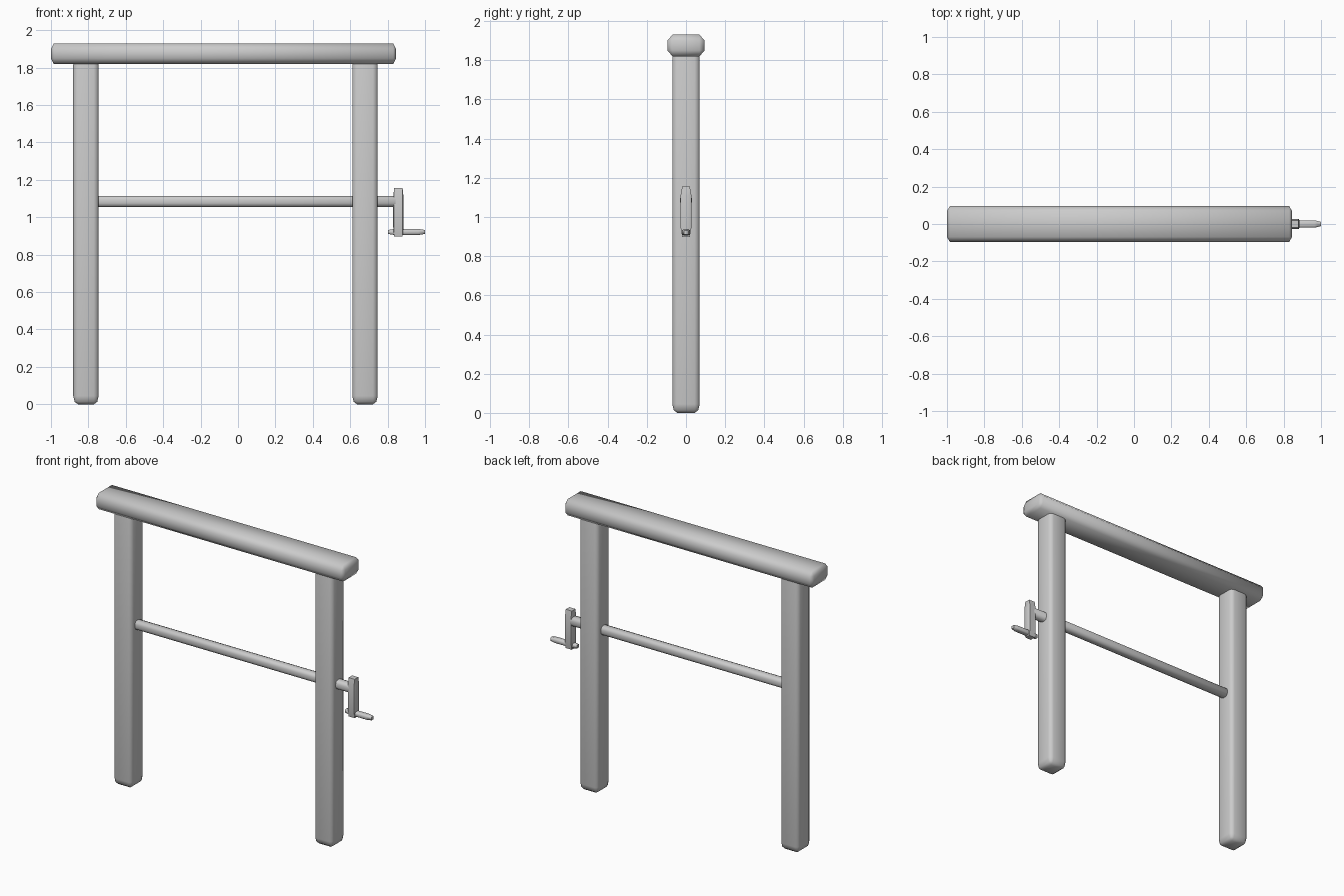
import bpy, bmesh, math
from mathutils import Vector

if "Cube" in bpy.data.objects:
    bpy.data.objects.remove(bpy.data.objects["Cube"])


def rounded_box(name, lo, hi, bevel, segments=2):
    """Box between two corners with its own bevel size along each axis."""
    lo, hi, b = Vector(lo), Vector(hi), Vector(bevel)
    size = hi - lo
    bm = bmesh.new()
    bmesh.ops.create_cube(bm, size=1)
    # Work in units of the bevel size so one bevel fits all axes
    bmesh.ops.scale(bm, vec=[size[i] / b[i] for i in range(3)], verts=bm.verts)
    bmesh.ops.bevel(bm, geom=bm.edges[:], offset=1, segments=segments,
                    profile=0.5, affect='EDGES')
    bmesh.ops.scale(bm, vec=b, verts=bm.verts)
    mesh = bpy.data.meshes.new(name)
    bm.to_mesh(mesh)
    bm.free()
    obj = bpy.data.objects.new(name, mesh)
    obj.location = (lo + hi) / 2
    bpy.context.collection.objects.link(obj)
    bpy.ops.object.select_all(action='DESELECT')
    obj.select_set(True)
    bpy.context.view_layer.objects.active = obj
    bpy.ops.object.shade_smooth_by_angle(angle=math.radians(60))
    return obj


# Top beam
rounded_box("top_beam", (-1, -0.095, 1.82), (0.845, 0.095, 1.93),
            (0.015, 0.026, 0.03), segments=1)

# Two upright posts with rounded feet
for side, x in (("left", -0.813), ("right", 0.679)):
    rounded_box(side + "_post", (x - 0.068, -0.07, 0), (x + 0.068, 0.07, 1.86),
                (0.026, 0.026, 0.045))

# Winding rod running through the right post
rounded_box("winding_rod", (-0.78, -0.03, 1.055), (0.85, 0.03, 1.115),
            (0.01, 0.02, 0.02))

# Crank arm and handle
rounded_box("crank_arm", (0.83, -0.028, 0.897), (0.885, 0.028, 1.157),
            (0.005, 0.009, 0.05), segments=1)
rounded_box("crank_handle", (0.803, -0.02, 0.905), (1.0, 0.02, 0.938),
            (0.035, 0.009, 0.006), segments=1)
